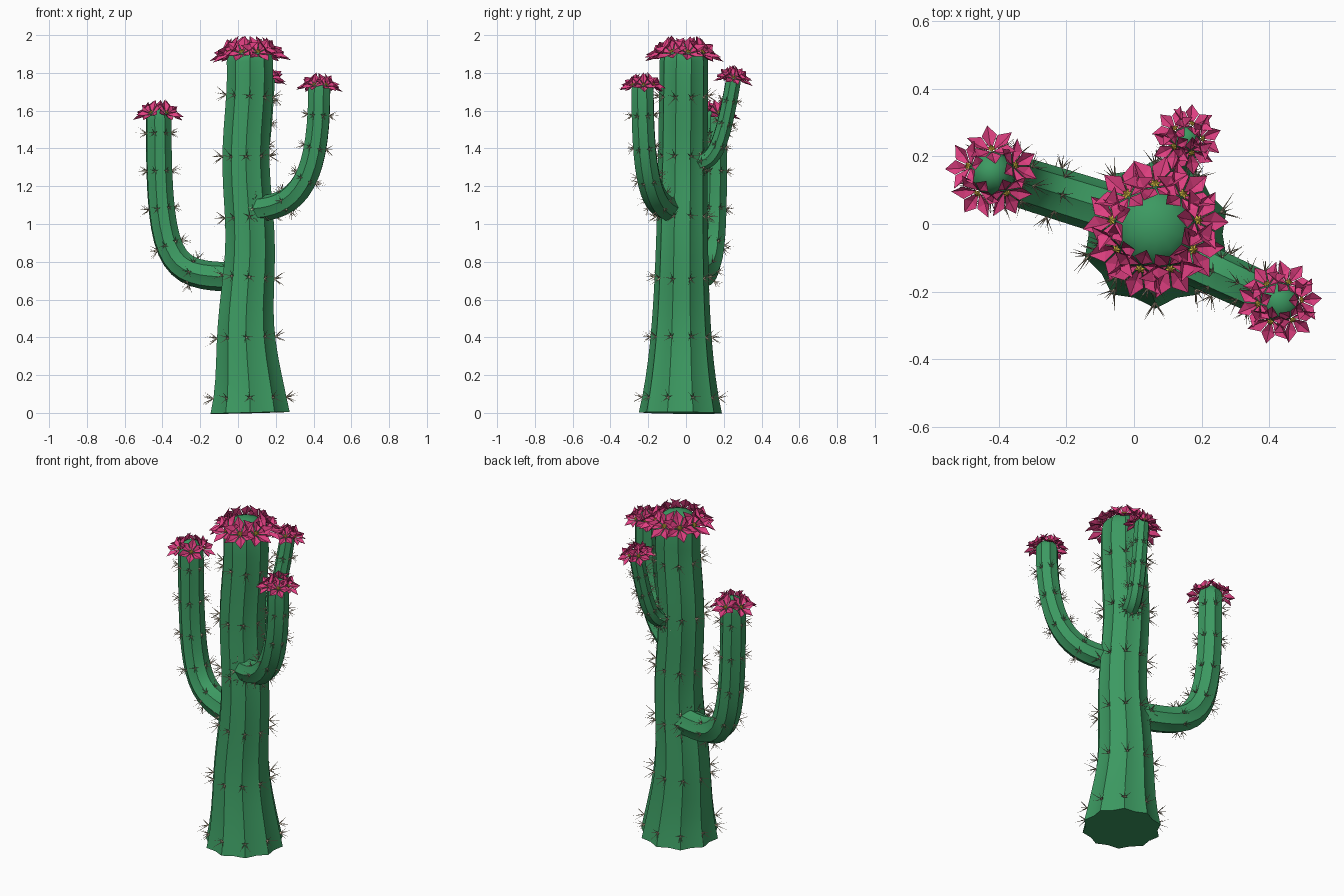
import bpy, bmesh, math, random
from mathutils import Vector, Matrix
from mathutils.geometry import interpolate_bezier

random.seed(4)
cube = bpy.data.objects.get("Cube")
if cube:
    bpy.data.objects.remove(cube, do_unlink=True)


def material(name, red, green, blue):
    m = bpy.data.materials.new(name)
    m.use_nodes = True
    color = (red, green, blue, 1)
    m.diffuse_color = color
    m.node_tree.nodes["Principled BSDF"].inputs["Base Color"].default_value = color
    return m


GREEN = material("cactus_green", .045, .32, .12)
PINK = material("petal_pink", .74, .05, .22)
YELLOW = material("flower_yellow", .72, .52, .06)
TAN = material("spine_tan", .6, .5, .35)


def finish(bm, name, materials):
    mesh = bpy.data.meshes.new(name)
    bm.to_mesh(mesh)
    bm.free()
    for m in materials:
        mesh.materials.append(m)
    ob = bpy.data.objects.new(name, mesh)
    bpy.context.collection.objects.link(ob)
    return ob


def smooth(ob):
    bpy.ops.object.select_all(action='DESELECT')
    ob.select_set(True)
    bpy.context.view_layer.objects.active = ob
    bpy.ops.object.shade_smooth_by_angle(angle=math.radians(32))


class Section:
    """One cross-section of a stem: centre, tangent, two normals, radius."""

    def __init__(self, centre, tangent, normal, radius):
        self.centre, self.tangent, self.radius = centre, tangent, radius
        self.normal = (normal - tangent * normal.dot(tangent)).normalized()
        self.side = tangent.cross(self.normal)

    def outward(self, angle):
        return self.normal * math.cos(angle) + self.side * math.sin(angle)


def sections(path, radii, normal):
    """Sections along a path, carried along it without twisting."""
    result = []
    last = len(path) - 1
    for i, (centre, radius) in enumerate(zip(path, radii)):
        tangent = (path[min(i + 1, last)] - path[max(i - 1, 0)]).normalized()
        if result:
            turn = result[-1].tangent.rotation_difference(tangent)
            normal = turn @ result[-1].normal
        result.append(Section(centre, tangent, normal, radius))
    return result


def ribbed_stem(name, stem, ribs, dome):
    bm = bmesh.new()
    angles = [math.pi * k / ribs for k in range(ribs * 2)]
    rings = []

    def add_ring(section, lift, scale, valley):
        base = section.centre + section.tangent * lift
        rings.append([bm.verts.new(base + section.outward(a) * section.radius * scale
                                   * (valley if k % 2 else 1)) for k, a in enumerate(angles)])

    for section in stem:
        add_ring(section, 0, 1, .9)
    # rounded tip whose ribs fade out
    steps = 5
    for i in range(1, steps):
        a = math.pi / 2 * i / steps
        add_ring(stem[-1], dome * math.sin(a), math.cos(a), .9 + .1 * i / steps)
    for low, high in zip(rings, rings[1:]):
        for k in range(len(angles)):
            bm.faces.new((low[k - 1], low[k], high[k], high[k - 1]))
    tip = bm.verts.new(stem[-1].centre + stem[-1].tangent * dome)
    for k in range(len(angles)):
        bm.faces.new((rings[-1][k - 1], rings[-1][k], tip))
    bm.faces.new(rings[0])
    bmesh.ops.recalc_face_normals(bm, faces=bm.faces)
    smooth(finish(bm, name, [GREEN]))


def spines(name, stem, ribs, gap, length):
    bm = bmesh.new()
    travelled, target = 0, gap / 4
    for a, b in zip(stem, stem[1:]):
        segment = (b.centre - a.centre).length
        while target <= travelled + segment:
            u = (target - travelled) / segment
            centre = a.centre.lerp(b.centre, u)
            radius = a.radius + (b.radius - a.radius) * u
            for k in range(ribs):
                out = a.outward(math.tau * k / ribs)
                across = a.tangent.cross(out)
                # fan of thin thorns on each ridge
                for thorn in range(5):
                    fan = math.tau * thorn / 5 + random.uniform(-.3, .3)
                    d = out + (across * math.sin(fan) + a.tangent * math.cos(fan)) * .8
                    d.normalize()
                    h = length * random.uniform(.7, 1.1)
                    place = (Matrix.Translation(centre + out * radius + d * h * .45)
                             @ d.to_track_quat('Z', 'Y').to_matrix().to_4x4())
                    bmesh.ops.create_cone(bm, segments=3, radius1=length * .045,
                                          radius2=0, depth=h, matrix=place)
            target += gap
        travelled += segment
    finish(bm, name, [TAN])


def flower(bm, matrix, petals=6):
    def vert(radius, angle, height):
        return bm.verts.new(matrix @ Vector((radius * math.cos(angle),
                                             radius * math.sin(angle), height)))

    step = math.pi / petals
    heart = vert(0, 0, .24)
    for k in range(petals):
        a = 2 * step * k
        # pointed petal folded along its middle
        base, middle, tip = vert(.05, a, 0), vert(.55, a, .1), vert(1.05, a, .38)
        # point of the star-shaped heart
        point = vert(.2, a, .16)
        for side in (-step, step):
            edge = vert(.64, a + side * .95, .3)
            notch = vert(.11, a + side, .16)
            faces = [(base, middle, edge), (middle, tip, edge), (point, notch, heart)]
            if side > 0:
                faces[:2] = [f[::-1] for f in faces[:2]]
            else:
                faces[2] = faces[2][::-1]
            for f in faces:
                bm.faces.new(f).material_index = int(heart in f)


def flower_crown(name, end, dome, count, size):
    bm = bmesh.new()
    for k in range(count):
        out = end.outward(math.tau * (k + .5) / count)
        facing = out * random.uniform(.6, .85) + end.tangent * .75
        place = end.centre + out * end.radius * .93 + end.tangent * dome * .42
        flower(bm, Matrix.Translation(place)
               @ facing.to_track_quat('Z', 'Y').to_matrix().to_4x4()
               @ Matrix.Rotation(random.random(), 4, 'Z') @ Matrix.Scale(size, 4))
    finish(bm, name, [PINK, YELLOW])


def build(name, stem, ribs, dome, gap, thorn, flowers, bloom):
    ribbed_stem(name, stem, ribs, dome)
    spines(name + "_spines", stem, ribs, gap, thorn)
    flower_crown(name + "_flowers", stem[-1], dome, flowers, bloom)


def arm(name, base, tip, radius, reach, lean, rise, **details):
    """Arm that leaves the trunk sideways and bends upward."""
    base, tip = Vector(base), Vector(tip)
    flat = Vector((tip.x, tip.y, base.z))
    elbow = base.lerp(flat, lean) + Vector((0, 0, rise))
    path = interpolate_bezier(base, base.lerp(flat, reach), elbow, tip, 16)
    radii = [radius * (1 - .1 * i / len(path)) for i in range(len(path))]
    build(name, sections(path, radii, Vector((0, 0, 1))), ribs=8, **details)


# slightly wavy trunk with a flared foot
heights = [1.86 * i / 20 for i in range(21)]
trunk_path = [Vector((.053 + .011 * math.cos(7 * z), .01 * z - .03, z)) for z in heights]
trunk_radii = [.128 + .092 * math.exp(-z / .4) for z in heights]
build("trunk", sections(trunk_path, trunk_radii, Vector((0, -1, 0))), ribs=10,
      dome=.1, gap=.32, thorn=.075, flowers=9, bloom=.095)

# three arms
arm("right_arm", (0, .02, .72), (-.42, .15, 1.55), .078, .86, 1, .05,
    dome=.08, gap=.2, thorn=.06, flowers=5, bloom=.074)
arm("left_arm", (.07, -.065, 1.08), (.43, -.23, 1.71), .069, .65, 1, .12,
    dome=.055, gap=.17, thorn=.055, flowers=6, bloom=.068)
arm("back_arm", (.09, .07, 1.33), (.155, .25, 1.755), .047, .5, .7, .12,
    dome=.045, gap=.12, thorn=.05, flowers=5, bloom=.066)
